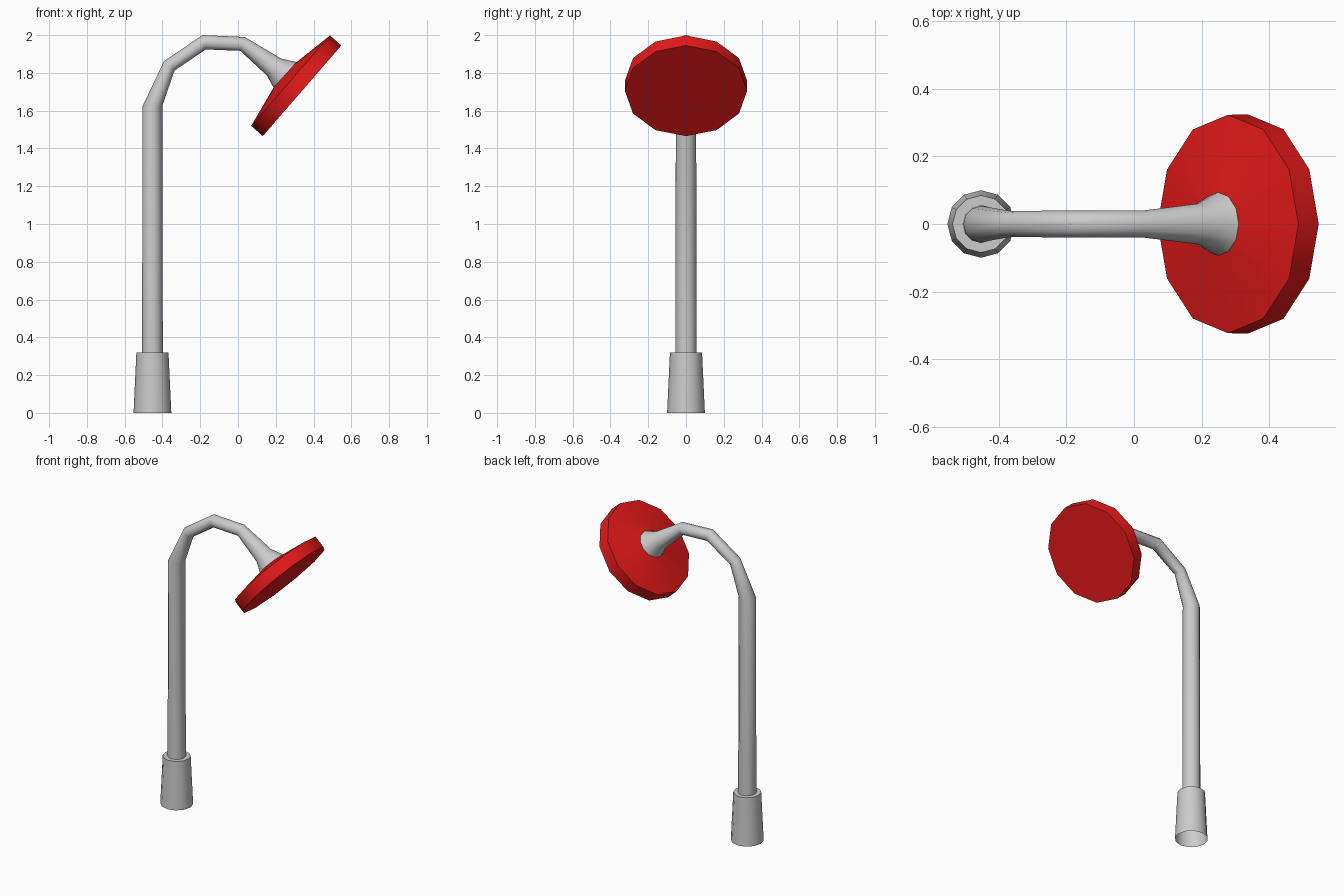
import bpy, bmesh, math
from mathutils import Vector

if "Cube" in bpy.data.objects:
    bpy.data.objects.remove(bpy.data.objects["Cube"])

SIDES = 12


def loft(name, rings, y_scale=1.0, cap_end=False, color=None):
    """Skin rings, each given by two opposite points (x, z) in the y = 0 plane."""
    bm = bmesh.new()
    loops = []
    for x0, z0, x1, z1 in rings:
        a, b = Vector((x0, 0, z0)), Vector((x1, 0, z1))
        mid, u = (a + b) / 2, (a - b) / 2
        v = Vector((0, u.length * y_scale, 0))
        loops.append([bm.verts.new(mid + u * math.cos(t) + v * math.sin(t))
                      for t in (math.tau * k / SIDES for k in range(SIDES))])
    for lo, hi in zip(loops, loops[1:]):
        for k in range(SIDES):
            j = (k + 1) % SIDES
            bm.faces.new((lo[k], lo[j], hi[j], hi[k]))
    if cap_end:
        bm.faces.new(loops[-1])
    bmesh.ops.recalc_face_normals(bm, faces=bm.faces)
    mesh = bpy.data.meshes.new(name)
    bm.to_mesh(mesh)
    bm.free()
    obj = bpy.data.objects.new(name, mesh)
    bpy.context.collection.objects.link(obj)
    if color:
        mat = bpy.data.materials.new(name + "_paint")
        mat.diffuse_color = color
        mat.use_nodes = True
        mat.node_tree.nodes["Principled BSDF"].inputs["Base Color"].default_value = mat.diffuse_color
        mesh.materials.append(mat)
    bpy.ops.object.select_all(action='DESELECT')
    obj.select_set(True)
    bpy.context.view_layer.objects.active = obj
    bpy.ops.object.shade_smooth_by_angle(angle=math.radians(35))
    return obj


# Tapered base sleeve, open underneath, with a flat collar at the top
X = -0.453
loft("base", [(X - r, z, X + r, z) for r, z in ((0.10, 0), (0.085, 0.32), (0.05, 0.32))])

# Upright pole bending over into the flared neck
loft("pole", [
    (X - 0.055, 0.32, X + 0.055, 0.32),
    (X - 0.052, 1.624, X + 0.052, 1.624),
    (-0.392, 1.862, -0.336, 1.813),
    (-0.188, 2.0, -0.17, 1.924),
    (0.036, 1.99, 0.012, 1.917),
    (0.228, 1.876, 0.153, 1.786),
    (0.31, 1.857, 0.188, 1.722),
], y_scale=1.03)

# Tilted lamp head: shallow cone back, straight rim, flat front
loft("lamp_head", [
    (0.31, 1.857, 0.188, 1.722),
    (0.487, 1.998, 0.07, 1.52),
    (0.547, 1.945, 0.131, 1.465),
], y_scale=1.02, cap_end=True, color=(0.8, 0.01, 0.01, 1))
